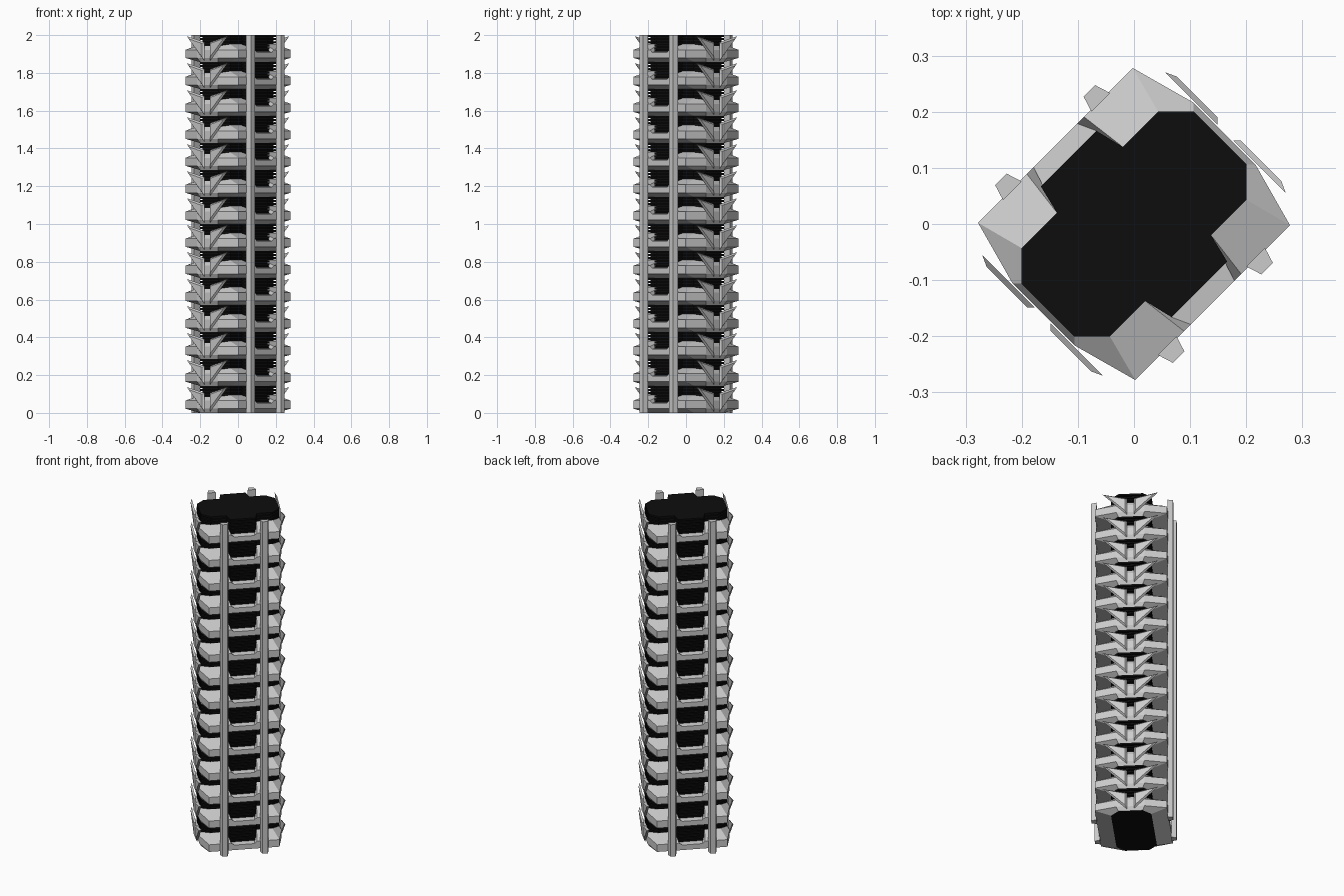
import bpy, bmesh, math

if "Cube" in bpy.data.objects:
    bpy.data.objects.remove(bpy.data.objects["Cube"])

N = 14
P = 2.0 / N
R = math.sqrt(0.5)


def place(u, v, z):
    # plan is laid out along its long axis u, then turned 45 degrees
    return ((u - v) * R, (u + v) * R, z)


def mirror4(q):
    # quarter outline (from +u towards +v) to a full counter-clockwise loop
    half = q + [(-p[0],) + p[1:] for p in reversed(q)]
    return half + [(-p[0], -p[1]) + p[2:] for p in half]


def loft(bm, loops, caps=True):
    rows = [[bm.verts.new(place(*p)) for p in lp] for lp in loops]
    n = len(rows[0])
    for a, b in zip(rows, rows[1:]):
        for i in range(n):
            j = (i + 1) % n
            bm.faces.new((a[i], a[j], b[j], b[i]))
    if caps:
        bm.faces.new(rows[0][::-1])
        bm.faces.new(rows[-1])


def prism(bm, outline, z0, z1):
    loft(bm, [[(u, v, z0) for u, v in outline], [(u, v, z1) for u, v in outline]])


def finish(bm, name, mat=None):
    bmesh.ops.recalc_face_normals(bm, faces=bm.faces)
    me = bpy.data.meshes.new(name)
    bm.to_mesh(me)
    bm.free()
    ob = bpy.data.objects.new(name, me)
    bpy.context.collection.objects.link(ob)
    if mat:
        me.materials.append(mat)
    return ob


black = bpy.data.materials.new("black")
black.diffuse_color = (0.004, 0.004, 0.004, 1)
black.use_nodes = True
black.node_tree.nodes["Principled BSDF"].inputs["Base Color"].default_value = black.diffuse_color

# dark inner core
bm = bmesh.new()
prism(bm, mirror4([(0.203, 0.062), (0.16, 0.104)]), 0.002, 1.998)
prism(bm, mirror4([(0.217, 0.067), (0.172, 0.111)]), 0.0, 0.006)
finish(bm, "core", black)

# stacked black louvers showing between the rings
bm = bmesh.new()
louver = mirror4([(0.217, 0.067), (0.172, 0.111), (0.083, 0.111), (0.07, 0.165)])
for k in range(N):
    for i in range(6):
        top = (k + 1) * P - i * 0.0165
        prism(bm, louver, top - 0.010, top)
# solid block behind the louvers
for k in range(N):
    prism(bm, mirror4([(0.065, 0.155)]), k * P + 0.04, (k + 1) * P - 0.002)
finish(bm, "louvers", black)

# grey floor rings with raised shoulders and a notch in the long sides
bm = bmesh.new()
for k in range(N):
    z = k * P
    loft(bm, [
        mirror4([(0.217, 0.067, z), (0.172, 0.111, z), (0.083, 0.111, z), (0.07, 0.111, z)]),
        mirror4([(0.228, 0.078, z + 0.022), (0.195, 0.198, z + 0.022),
                 (0.072, 0.198, z + 0.022), (0.055, 0.198, z + 0.022)]),
        mirror4([(0.228, 0.078, z + 0.065), (0.195, 0.198, z + 0.065),
                 (0.072, 0.198, z + 0.065), (0.055, 0.198, z + 0.052)]),
        mirror4([(0.217, 0.067, z + 0.085), (0.172, 0.111, z + 0.095),
                 (0.083, 0.111, z + 0.095), (0.07, 0.165, z + 0.056)]),
    ], caps=False)
finish(bm, "floor_rings")

# vertical posts on the two long sides
bm = bmesh.new()
for su in (-1, 1):
    for sv in (-1, 1):
        prof = [(0.088, 0.195), (0.135, 0.195), (0.126, 0.224), (0.097, 0.224)]
        prism(bm, [(su * u, sv * v) for u, v in prof], 0.0, 2.0)
finish(bm, "posts")

# bevelled wing-shaped fins on the two short sides
back = [(0.153, 0.137), (0.019, 0.105), (0.019, 0.005)]
front = [(0.131, 0.124), (0.029, 0.098), (0.029, 0.026)]
bm = bmesh.new()
for k in range(N):
    for su in (-1, 1):
        for sv in (-1, 1):
            loft(bm, [[(su * u, sv * v, k * P + z) for v, z in tri]
                      for u, tri in ((0.230, back), (0.240, front))])
finish(bm, "fins")
